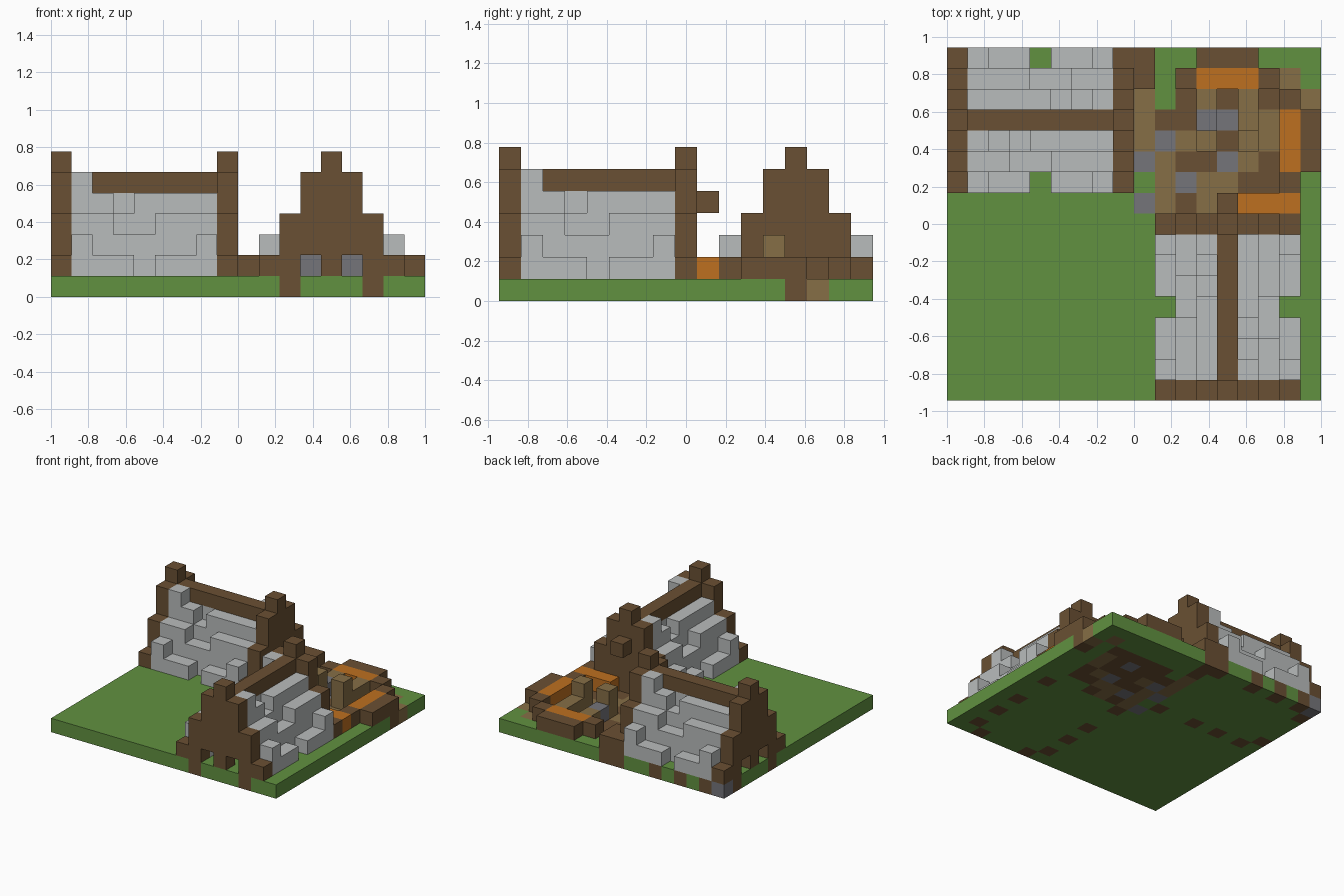
import bpy, bmesh
from mathutils import Vector

cube = bpy.data.objects.get("Cube")
if cube:
    bpy.data.objects.remove(cube)

U = 1 / 9                       # block size
NX, NY = 18, 17                 # ground size in blocks


def make_mat(name, rgb):
    lin = [((c / 255 + 0.055) / 1.055) ** 2.4 for c in rgb] + [1]
    m = bpy.data.materials.new(name)
    m.use_nodes = True
    m.diffuse_color = lin
    m.node_tree.nodes["Principled BSDF"].inputs["Base Color"].default_value = lin
    return m


MATS = {
    "g": make_mat("grass green", (97, 145, 64)),
    "b": make_mat("dark wood", (106, 80, 51)),
    "t": make_mat("tan earth", (134, 110, 70)),
    "s": make_mat("dark stone", (117, 117, 122)),
    "o": make_mat("orange cushion", (190, 112, 32)),
    "w": make_mat("pale cloth", (185, 188, 188)),
}
KEYS = list(MATS)
blocks = {}                     # (i, j, k) -> (part, colour key)


def put(part, key, i, j, k0, k1=None):
    for k in range(k0, (k0 if k1 is None else k1) + 1):
        blocks[i, j, k] = (part, key)


# Ground slab
for i in range(NX):
    for j in range(NY):
        put("ground", "g", i, j, 0)

# Fire circle floor, benches and fire; capitals stand one block high
CIRCLE = [
    "BggBBBggg",
    "BgBOOOBtg",
    "tgbTbTbBt",
    "tbbSsTtOB",
    "tstTbTtOB",
    "stbbstbOB",
    "gtsttbbBg",
    "stbtbOOOg",
]
for r, row in enumerate(CIRCLE):
    for c, ch in enumerate(row):
        i, j = 9 + c, 16 - r
        if ch.islower():
            put("ground", ch, i, j, 0)
        else:
            part = {"B": "bench_frame", "O": "bench_cushion"}.get(ch, "fire_ring")
            put(part, ch.lower(), i, j, 1)
            if ch in "TS":
                put("ground", "b", i, j, 0)
for j in (15, 16):
    put("ground", "b", 9, j, 0)
put("ground", "b", 17, 13, 0)
for i in (12, 14):
    put("fire_ring", "t", i, 12, 2)

# Top block of the cloth at lengths 1..7, for each distance from the ridge
CLOTH = {3: "2110112", 2: "3322333", 1: "5434444"}
GABLE = {0: 6, 1: 5, 2: 3, 3: 1}


def tent(name, place):
    # cloth slopes, the second one turned half round
    for side in (1, -1):
        for w, tops in CLOTH.items():
            for n, top in enumerate(tops):
                l = n + 1 if side > 0 else 7 - n
                i, j = place(l, side * w)
                put(name + "_cloth", "w", i, j, 3 if w == 1 else 1, int(top))
    # ridge beam
    for l in range(1, 8):
        i, j = place(l, 0)
        put(name + "_cloth", "w", i, j, 4)
        put(name + "_ridge", "b", i, j, 5)
    # stepped end walls with two low openings
    for l in (0, 8):
        for w in range(-3, 4):
            i, j = place(l, w)
            opening = abs(w) == 1
            put(name + "_end_wall", "b", i, j, 2 if opening else 1, GABLE[abs(w)])
            if opening and l == 8:
                put(name + "_end_stone", "s", i, j, 1)
    # bare earth along the edges
    for s in (-1, 1):
        for l, w in ((0, 2), (1, 3), (3, 3), (5, 3), (8, 3)):
            i, j = place(l, s * w)
            put("ground", "b", i, j, 0)


tent("back_tent", lambda l, w: (l, 13 - w))
tent("front_tent", lambda l, w: (13 + w, l))
put("front_tent_peg", "b", 13, 9, 4)
put("ground", "s", 0, 16, 0)

# Each part becomes one mesh holding only its exposed faces
DIRS = [Vector(d) for d in ((1, 0, 0), (-1, 0, 0), (0, 1, 0),
                            (0, -1, 0), (0, 0, 1), (0, 0, -1))]
CORNERS = ((-1, -1), (1, -1), (1, 1), (-1, 1))
for part in sorted({p for p, _ in blocks.values()}):
    bm = bmesh.new()
    for cell, (owner, key) in blocks.items():
        if owner != part:
            continue
        mid = Vector(cell) + Vector((0.5 - NX / 2, 0.5 - NY / 2, 0.5))
        for d in DIRS:
            if tuple(int(a + b) for a, b in zip(cell, d)) in blocks:
                continue
            u = Vector((d.y, d.z, d.x))
            v = d.cross(u)
            f = bm.faces.new([bm.verts.new((mid + (d + u * a + v * b) / 2) * U)
                              for a, b in CORNERS])
            f.material_index = KEYS.index(key)
    bmesh.ops.remove_doubles(bm, verts=bm.verts[:], dist=0.001)
    mesh = bpy.data.meshes.new(part)
    for m in MATS.values():
        mesh.materials.append(m)
    bm.to_mesh(mesh)
    bm.free()
    bpy.context.collection.objects.link(bpy.data.objects.new(part, mesh))
